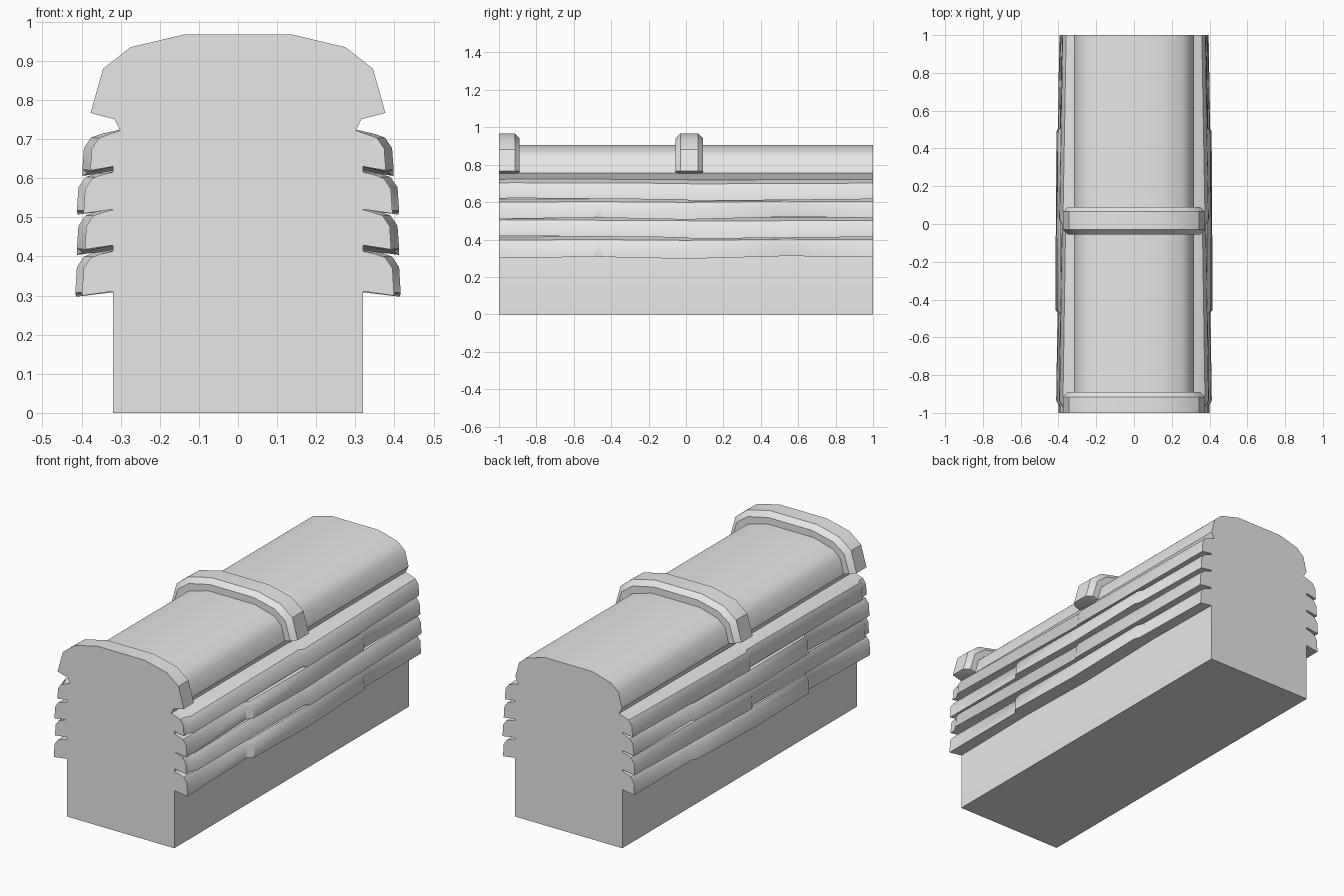
import bpy, bmesh, math

cube = bpy.data.objects.get("Cube")
if cube:
    bpy.data.objects.remove(cube, do_unlink=True)

stone = bpy.data.materials.new("stone_grey")
stone.use_nodes = True
GREY = (0.8, 0.8, 0.8, 1)
stone.diffuse_color = GREY
stone.node_tree.nodes["Principled BSDF"].inputs["Base Color"].default_value = GREY


def loft(name, sections, angle=35):
    """Skin matching (x, z) outlines placed along y, with closed ends."""
    bm = bmesh.new()
    rings = [[bm.verts.new((x, y, z)) for x, z in outline] for y, outline in sections]
    n = len(rings[0])
    for a, b in zip(rings, rings[1:]):
        for i in range(n):
            j = (i + 1) % n
            bm.faces.new((a[i], a[j], b[j], b[i]))
    bm.faces.new(rings[0])
    bm.faces.new(rings[-1])
    bmesh.ops.recalc_face_normals(bm, faces=bm.faces)
    mesh = bpy.data.meshes.new(name)
    bm.to_mesh(mesh)
    bm.free()
    mesh.materials.append(stone)
    obj = bpy.data.objects.new(name, mesh)
    bpy.context.collection.objects.link(obj)
    bpy.ops.object.select_all(action='DESELECT')
    obj.select_set(True)
    bpy.context.view_layer.objects.active = obj
    bpy.ops.object.shade_smooth_by_angle(angle=math.radians(angle))
    return obj


def mirrored(half):
    return half + [(-x, z) for x, z in reversed(half)]


# Wall core with the rounded ridge cap on top
core = mirrored([(0.32, 0), (0.32, 0.66), (0.3, 0.72), (0.318, 0.755),
                 (0.297, 0.835), (0.255, 0.873), (0.14, 0.905)])
loft("wall_and_ridge_cap", [(-1, core), (1, core)])

# Raised ridge bands with chamfered edges
band = mirrored([(0.32, 0.752), (0.377, 0.767), (0.345, 0.88),
                 (0.275, 0.935), (0.14, 0.967)])
band_inset = [(x * 0.93, 0.752 + (z - 0.752) * 0.88) for x, z in band]
loft("middle_ridge_band", [(-0.055, band_inset), (-0.03, band),
                           (0.065, band), (0.09, band_inset)])
loft("front_ridge_band", [(-1, band), (-0.915, band), (-0.89, band_inset)])


def tile_outline(side, width, top, bottom):
    return [(side * x, z) for x, z in (
        (0.29, bottom + 0.015), (width, bottom), (width - 0.004, top - 0.045),
        (width - 0.022, top - 0.018), (width - 0.05, top - 0.008), (0.29, top + 0.005))]


# Tile runs: (start y, end y, start width, end width, start sag, end sag)
ODD = [(-1, -0.97, 0.382, 0.382, 0.01, 0.01),
       (-0.935, 0, 0.402, 0.388, 0.012, 0.003),
       (0.025, 1, 0.402, 0.385, -0.004, 0.006)]
EVEN = [(-1, -0.485, 0.395, 0.388, 0, 0.008),
        (-0.455, 0, 0.412, 0.41, 0.007, -0.003),
        (0, 0.49, 0.41, 0.407, -0.003, 0.01),
        (0.515, 1, 0.393, 0.388, 0.012, 0.006)]

# Four staggered tile courses on both sides
COURSES = [("top", ODD, 0.717, 0.61, -0.004), ("upper", EVEN, 0.618, 0.51, 0),
           ("lower", ODD, 0.518, 0.408, 0.01), ("bottom", EVEN, 0.415, 0.3, 0.004)]
for label, run, top, bottom, extra in COURSES:
    for side, word in ((1, "left"), (-1, "right")):
        sections = []
        for y0, y1, w0, w1, s0, s1 in run:
            for y, w, s in ((y0, w0, s0), (y1, w1, s1)):
                if not sections or y > sections[-1][0]:
                    sections.append((y, tile_outline(side, w + extra, top + s * 0.4, bottom + s)))
        loft(f"{word}_{label}_tile_course", sections)
